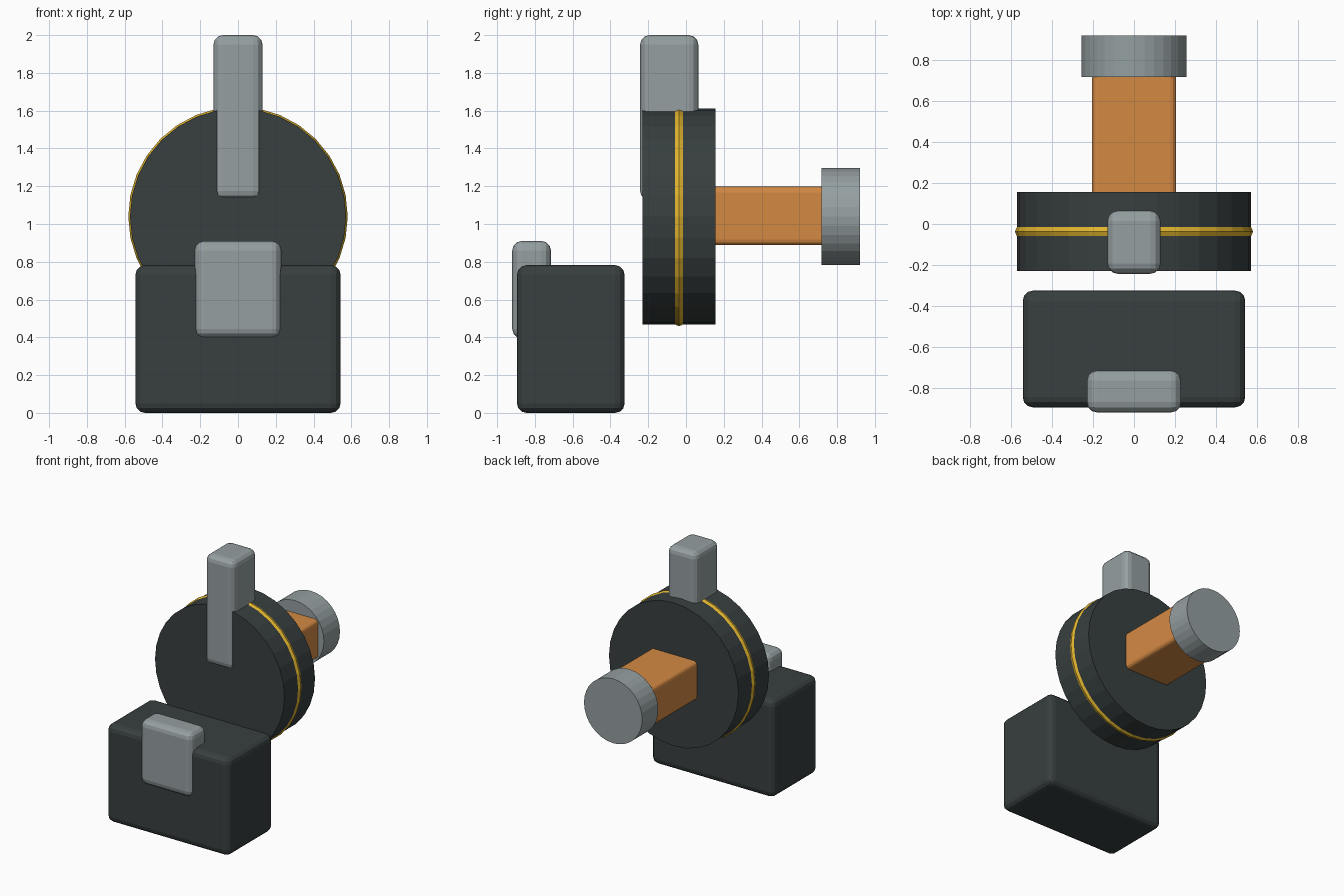
import bpy
import math

if "Cube" in bpy.data.objects:
    bpy.data.objects.remove(bpy.data.objects["Cube"])


def material(name, rgb):
    # sRGB 0-255 to linear
    lin = [((c / 255 + 0.055) / 1.055) ** 2.4 for c in rgb]
    m = bpy.data.materials.new(name)
    m.diffuse_color = (*lin, 1)
    m.use_nodes = True
    m.node_tree.nodes["Principled BSDF"].inputs["Base Color"].default_value = m.diffuse_color
    return m


DARK = material("dark_slate", (56, 63, 63))
GREY = material("steel_grey", (149, 159, 161))
ORANGE = material("copper_orange", (212, 138, 68))
GOLD = material("gold", (226, 181, 46))
AXIS_Z = 1.04  # height of the drum axis


def finish(name, mat):
    ob = bpy.context.object
    ob.name = name
    ob.data.materials.append(mat)
    return ob


def box(name, mat, x, y, z, bevel):
    """Rounded box; x is the half width, y and z are (min, max)."""
    bpy.ops.mesh.primitive_cube_add(size=1, location=(0, sum(y) / 2, sum(z) / 2))
    ob = finish(name, mat)
    ob.scale = (2 * x, y[1] - y[0], z[1] - z[0])
    bpy.ops.object.transform_apply(location=False, rotation=False, scale=True)
    mod = ob.modifiers.new("rounding", "BEVEL")
    mod.width = bevel
    mod.segments = 3
    return ob


def disc(name, mat, radius, y):
    """Flat-shaded cylinder lying along y."""
    bpy.ops.mesh.primitive_cylinder_add(
        vertices=32, radius=radius, depth=y[1] - y[0],
        location=(0, sum(y) / 2, AXIS_Z), rotation=(math.pi / 2, 0, 0))
    return finish(name, mat)


# Base block with its front plate
box("base_block", DARK, 0.543, (-0.895, -0.325), (0.0, 0.782), 0.05)
box("front_plate", GREY, 0.23, (-0.92, -0.715), (0.395, 0.91), 0.05)

# Drum with a gold band round the rim
disc("drum", DARK, 0.572, (-0.23, 0.155))
bpy.ops.mesh.primitive_torus_add(
    major_segments=32, minor_segments=8, major_radius=0.531, minor_radius=0.05,
    location=(0, -0.037, AXIS_Z), rotation=(math.pi / 2, 0, 0))
finish("rim_band", GOLD)

# Upright tab set into the drum
box("upright_tab", GREY, 0.13, (-0.243, 0.065), (1.125, 2.0), 0.05)

# Rear shaft and end cap
box("shaft", ORANGE, 0.206, (0.08, 0.78), (0.888, 1.198), 0.03)
disc("end_cap", GREY, 0.257, (0.717, 0.92))
